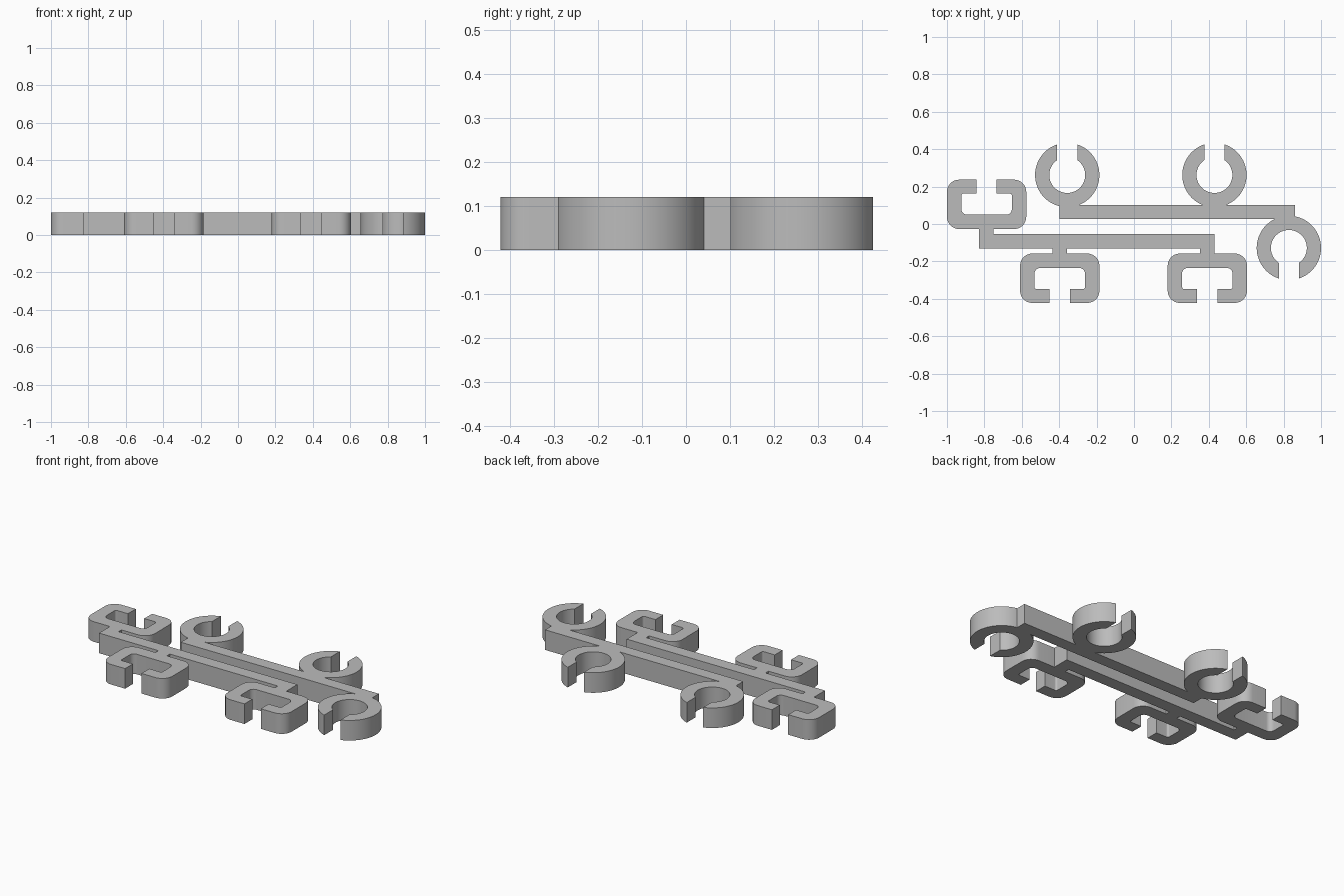
import bpy
import bmesh
from math import asin, sin, cos, pi, radians
from mathutils import Vector

HEIGHT = 0.12
GAP = 0.054      # half width of every clip opening

cube = bpy.data.objects.get("Cube")
if cube:
    bpy.data.objects.remove(cube, do_unlink=True)

grey = bpy.data.materials.new("grey plastic")
grey.use_nodes = True
COLOUR = (0.5, 0.5, 0.5, 1)
grey.diffuse_color = COLOUR
grey.node_tree.nodes["Principled BSDF"].inputs["Base Color"].default_value = COLOUR


def extrude_profile(name, points, centre=(0, 0), flip=1):
    """Raise a closed outline to the common height; flip=-1 turns it half round."""
    bm = bmesh.new()
    verts = [bm.verts.new((centre[0] + flip * x, centre[1] + flip * y, 0)) for x, y in points]
    face = bm.faces.new(verts)
    result = bmesh.ops.extrude_face_region(bm, geom=[face])
    top = [v for v in result["geom"] if isinstance(v, bmesh.types.BMVert)]
    bmesh.ops.translate(bm, verts=top, vec=(0, 0, HEIGHT))
    bmesh.ops.recalc_face_normals(bm, faces=bm.faces)
    mesh = bpy.data.meshes.new(name)
    bm.to_mesh(mesh)
    bm.free()
    mesh.materials.append(grey)
    obj = bpy.data.objects.new(name, mesh)
    bpy.context.collection.objects.link(obj)
    return obj


def box(name, x0, x1, y0, y1):
    return extrude_profile(name, [(x0, y0), (x1, y0), (x1, y1), (x0, y1)])


def arc(radius, steps):
    """Open circle with straight-sided gap at +y."""
    half = asin(GAP / radius)
    sweep = 2 * pi - 2 * half
    angles = [half + sweep * i / steps for i in range(steps + 1)]
    return [(radius * sin(a), radius * cos(a)) for a in angles]


def round_corners(corners, steps=8):
    """Replace each (x, y, radius) right-angled corner by a fillet."""
    points = []
    for i, (x, y, r) in enumerate(corners):
        p = Vector((x, y))
        if r == 0:
            points.append((x, y))
            continue
        before = (Vector(corners[i - 1][:2]) - p).normalized() * r
        after = (Vector(corners[(i + 1) % len(corners)][:2]) - p).normalized() * r
        for k in range(steps + 1):
            a = pi / 2 * k / steps
            points.append(tuple(p + before * (1 - sin(a)) + after * (1 - cos(a))))
    return points


def fuse(name, parts):
    """Union the parts into one clean solid."""
    body = parts[0]
    for part in parts[1:]:
        mod = body.modifiers.new("union", "BOOLEAN")
        mod.operation = "UNION"
        mod.solver = "EXACT"
        mod.object = part
    bpy.context.view_layer.update()
    graph = bpy.context.evaluated_depsgraph_get()
    mesh = bpy.data.meshes.new_from_object(body.evaluated_get(graph))
    body.modifiers.clear()
    body.data = mesh
    body.name = name
    for part in parts[1:]:
        bpy.data.objects.remove(part, do_unlink=True)
    mesh.shade_smooth()
    mesh.set_sharp_from_angle(angle=radians(30))


# Clip outlines, opening towards +y
round_clip = arc(0.172, 64) + arc(0.096, 64)[::-1]
half_clip = [(0.212, -0.132, 0.065), (0.212, 0.132, 0.065), (GAP, 0.132, 0),
             (GAP, 0.058, 0), (0.135, 0.058, 0.012), (0.135, -0.055, 0.03)]
square_clip = round_corners(half_clip + [(-x, y, r) for x, y, r in reversed(half_clip)])

# Rear rail with three round clips
rear = [box("rear_bar", -0.398, 0.86, 0.028, 0.102)]
for x, y, flip in ((-0.357, 0.262, 1), (0.43, 0.262, 1), (0.828, -0.128, -1)):
    rear.append(extrude_profile("round_clip", round_clip, (x, y), flip))
fuse("round_clip_rail", rear)

# Front rail with three square clips, each on a short stem
front = [box("front_bar", -0.828, 0.43, -0.13, -0.054)]
for x, y, flip, stem_x, stem_y in ((-0.788, 0.105, 1, -0.79, -0.05),
                                   (-0.397, -0.29, -1, -0.397, -0.14),
                                   (0.392, -0.29, -1, 0.392, -0.14)):
    front.append(box("stem", stem_x - 0.038, stem_x + 0.038, stem_y - 0.05, stem_y + 0.05))
    front.append(extrude_profile("square_clip", square_clip, (x, y), flip))
fuse("square_clip_rail", front)
